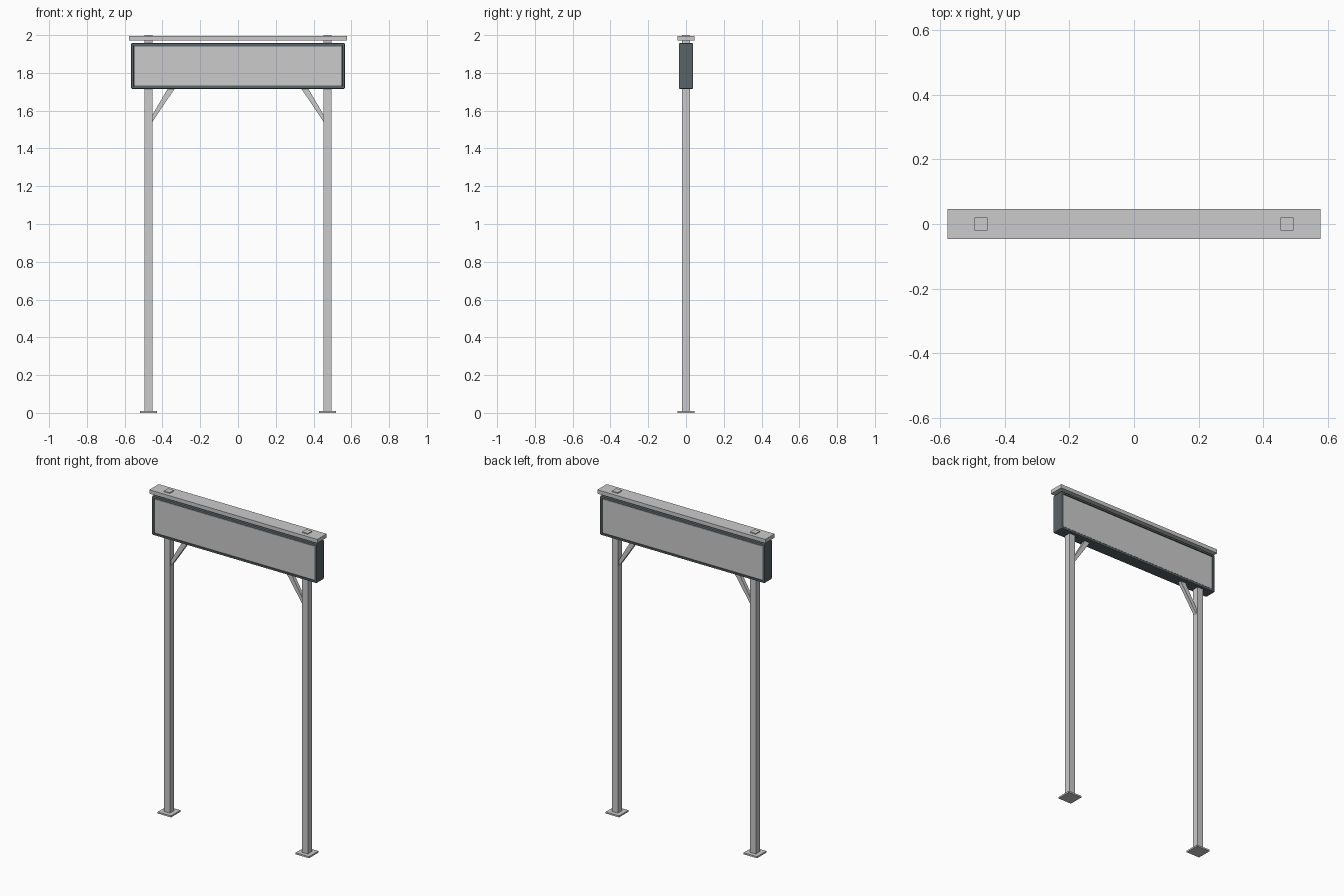
import bpy, bmesh
from mathutils import Vector

if "Cube" in bpy.data.objects:
    bpy.data.objects.remove(bpy.data.objects["Cube"])


def finish(name, bm, mat=None):
    bmesh.ops.recalc_face_normals(bm, faces=bm.faces)
    me = bpy.data.meshes.new(name)
    bm.to_mesh(me)
    bm.free()
    ob = bpy.data.objects.new(name, me)
    bpy.context.collection.objects.link(ob)
    if mat:
        me.materials.append(mat)
    return ob


def box_bm(lo, hi):
    lo, hi = Vector(lo), Vector(hi)
    bm = bmesh.new()
    bmesh.ops.create_cube(bm, size=1)
    bmesh.ops.scale(bm, vec=hi - lo, verts=bm.verts)
    bmesh.ops.translate(bm, vec=(lo + hi) / 2, verts=bm.verts)
    return bm


def box(name, lo, hi, mat=None):
    return finish(name, box_bm(lo, hi), mat)


def prism(name, profile, half_y):
    # extrude an x-z outline symmetrically along y
    bm = bmesh.new()
    f = bm.faces.new([bm.verts.new((x, -half_y, z)) for x, z in profile])
    r = bmesh.ops.extrude_face_region(bm, geom=[f])
    vs = [v for v in r["geom"] if isinstance(v, bmesh.types.BMVert)]
    bmesh.ops.translate(bm, vec=(0, 2 * half_y, 0), verts=vs)
    return finish(name, bm)


dark = bpy.data.materials.new("dark_frame")
dark.diffuse_color = (0.10, 0.125, 0.135, 1)
dark.use_nodes = True
dark.node_tree.nodes["Principled BSDF"].inputs["Base Color"].default_value = dark.diffuse_color

# posts, base plates and corner braces on both sides
PX = 0.474
for side, s in (("left", -1), ("right", 1)):
    c = s * PX
    box(f"{side}_post", (c - 0.0205, -0.0205, 0.005), (c + 0.0205, 0.0205, 2.0))
    box(f"{side}_base_plate", (c - 0.046, -0.046, 0), (c + 0.046, 0.046, 0.01))
    prism(f"{side}_brace", [(s * 0.456, 1.537), (s * 0.456, 1.573),
                            (s * 0.364, 1.73), (s * 0.326, 1.73)], 0.011)

# sign housing: chamfered box with recessed front and back
bm = box_bm((-0.566, -0.038, 1.715), (0.566, 0.038, 1.958))
bmesh.ops.bevel(bm, geom=bm.edges[:], offset=0.006, segments=2,
                profile=0.5, affect='EDGES')
bm.normal_update()
faces = [f for f in bm.faces if abs(f.normal.y) > 0.99]
bmesh.ops.inset_individual(bm, faces=faces, thickness=0.011, depth=0)
bmesh.ops.inset_individual(bm, faces=faces, thickness=0.0005, depth=-0.006)
finish("sign_housing", bm, dark)

# blank sign panels seated in the recesses
for name, s in (("front_panel", -1), ("back_panel", 1)):
    y0, y1 = sorted((s * 0.030, s * 0.035))
    box(name, (-0.549, y0, 1.732), (0.549, y1, 1.941))

# top cap board
box("top_cap", (-0.577, -0.046, 1.971), (0.577, 0.046, 1.995))
